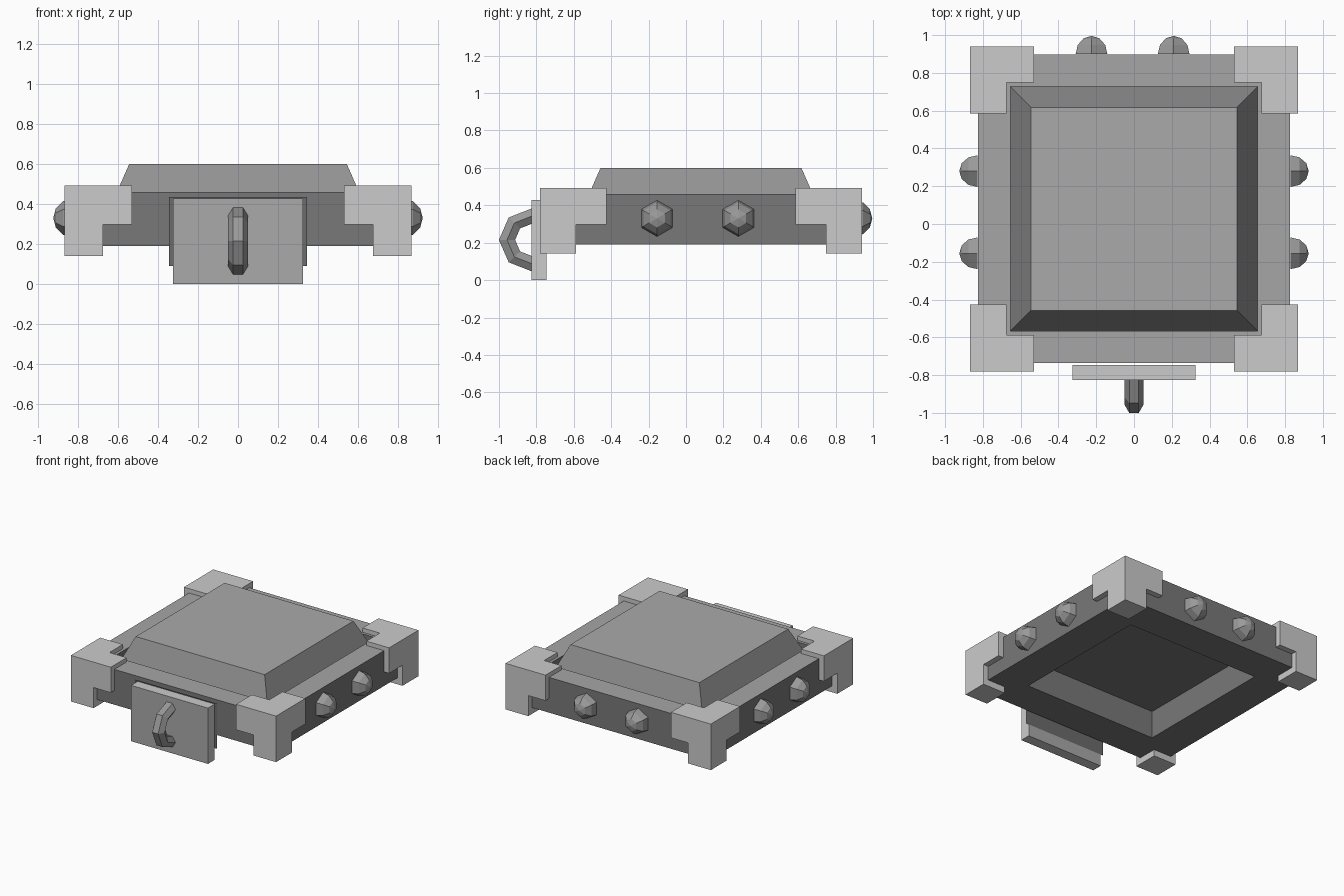
import bpy, bmesh
from math import cos, sin, pi
from mathutils import Vector, Matrix

if "Cube" in bpy.data.objects:
    bpy.data.objects.remove(bpy.data.objects["Cube"])

CY = 0.08  # middle of the lid in y


def grey(name, v):
    m = bpy.data.materials.new(name)
    m.diffuse_color = (v, v, v, 1)
    m.use_nodes = True
    m.node_tree.nodes["Principled BSDF"].inputs["Base Color"].default_value = m.diffuse_color
    return m


PANEL, RIM = grey("panel_grey", 0.40), grey("rim_grey", 0.38)
SLOPE, DARK = grey("slope_grey", 0.29), grey("dark_grey", 0.19)
METAL, EDGE = grey("metal_grey", 0.40), grey("metal_light", 0.58)
STUD, BACK = grey("stud_grey", 0.32), grey("backing_grey", 0.15)


def finish(name, bm, *mats):
    bmesh.ops.recalc_face_normals(bm, faces=bm.faces)
    me = bpy.data.meshes.new(name)
    bm.to_mesh(me)
    bm.free()
    for m in mats:
        me.materials.append(m)
    ob = bpy.data.objects.new(name, me)
    bpy.context.collection.objects.link(ob)
    return ob


def bridge(bm, rings, mats=None):
    n = len(rings[0])
    for k, (a, b) in enumerate(zip(rings, rings[1:])):
        for i in range(n):
            j = (i + 1) % n
            f = bm.faces.new((a[i], a[j], b[j], b[i]))
            f.material_index = mats[k] if mats else 0


# Lid: square rings from the hollow underside, round the rim, to the raised panel
bm = bmesh.new()
profile = [(0.56, 0.40), (0.56, 0.19), (0.825, 0.19), (0.825, 0.46),
           (0.655, 0.46), (0.655, 0.35), (0.545, 0.60)]
rings = []
for h, z in profile:
    rings.append([bm.verts.new((sx * h, CY + sy * (h - 0.008), z))
                  for sx, sy in ((-1, -1), (1, -1), (1, 1), (-1, 1))])
bridge(bm, rings, (3, 3, 3, 1, 3, 2))
bm.faces.new(rings[0]).material_index = 3
bm.faces.new(rings[-1]).material_index = 0
finish("lid", bm, PANEL, RIM, SLOPE, DARK)


# Corner brackets: a corner block with two side arms and a leg
def bracket(name, sx, sy):
    bm = bmesh.new()
    w, h = 0.192, 0.195
    bmesh.ops.create_cube(bm, size=1)
    bmesh.ops.scale(bm, vec=(w, w, h), verts=bm.verts)
    core = list(bm.faces)
    bm.normal_update()
    for d, length in (((1, 0, 0), 0.146), ((0, 1, 0), 0.162), ((0, 0, -1), 0.157)):
        d = Vector(d)
        face = max(core, key=lambda f: f.normal.dot(d))
        new = bmesh.ops.extrude_discrete_faces(bm, faces=[face])["faces"]
        bmesh.ops.translate(bm, vec=d * length, verts=new[0].verts)
        core = [f for f in core if f.is_valid]
    for v in bm.verts:
        v.co = (sx * (0.868 - w / 2 - v.co.x),
                CY + sy * (0.86 - w / 2 - v.co.y), v.co.z + 0.493 - h / 2)
    # lighter top
    bm.normal_update()
    for f in bm.faces:
        f.material_index = int(abs(f.normal.z) > 0.9)
    finish(name, bm, EDGE, EDGE)


for sy, yn in ((-1, "front"), (1, "back")):
    for sx, xn in ((-1, "left"), (1, "right")):
        bracket(f"bracket_{yn}_{xn}", sx, sy)


# Studs: six-sided half domes on the sides and back
def stud(name, pos, normal):
    bm = bmesh.new()
    bmesh.ops.create_uvsphere(bm, u_segments=6, v_segments=6, radius=0.097)
    bmesh.ops.delete(bm, geom=[v for v in bm.verts if v.co.z < -0.01], context='VERTS')
    n, up = Vector(normal), Vector((0, 0, 1))
    rot = Matrix((up.cross(n), up, n)).transposed().to_4x4()
    bm.transform(Matrix.Translation(pos) @ rot)
    finish(name, bm, STUD)


for i, y in enumerate((-0.155, 0.28)):
    for s, side in ((-1, "left"), (1, "right")):
        stud(f"stud_{side}_{i + 1}", (s * 0.828, y, 0.33), (s, 0, 0))
for i, x in enumerate((-0.225, 0.21)):
    stud(f"stud_back_{i + 1}", (x, 0.899, 0.33), (0, 1, 0))

# Lock plate
bm = bmesh.new()
bmesh.ops.create_cube(bm, size=1)
bmesh.ops.scale(bm, vec=(0.65, 0.08, 0.427), verts=bm.verts)
bmesh.ops.translate(bm, vec=(0, -0.787, 0.2135), verts=bm.verts)
bm.normal_update()
for f in bm.faces:
    f.material_index = int(abs(f.normal.y) < 0.9)
finish("lock_plate", bm, METAL, EDGE)

# Thin sheet behind the lock plate
bm = bmesh.new()
bm.faces.new([bm.verts.new((x, -0.746, z)) for x, z in
              ((-0.345, 0.09), (0.345, 0.09), (0.345, 0.435), (-0.345, 0.435))])
finish("lock_backing", bm, BACK)

# Pull ring: eight-part ring with a six-sided section, half sunk in the plate
bm = bmesh.new()
rings = []
for k in range(5):
    a = pi / 2 + k * pi / 4
    ring = []
    for i in range(6):
        t = pi / 6 + i * pi / 3
        r = 0.135 + 0.05 * cos(t)
        ring.append(bm.verts.new((0.05 * sin(t), -0.822 + r * cos(a), 0.215 + 0.95 * r * sin(a))))
    rings.append(ring)
bridge(bm, rings)
bm.faces.new(rings[0])
bm.faces.new(rings[-1])
finish("pull_ring", bm, STUD)
